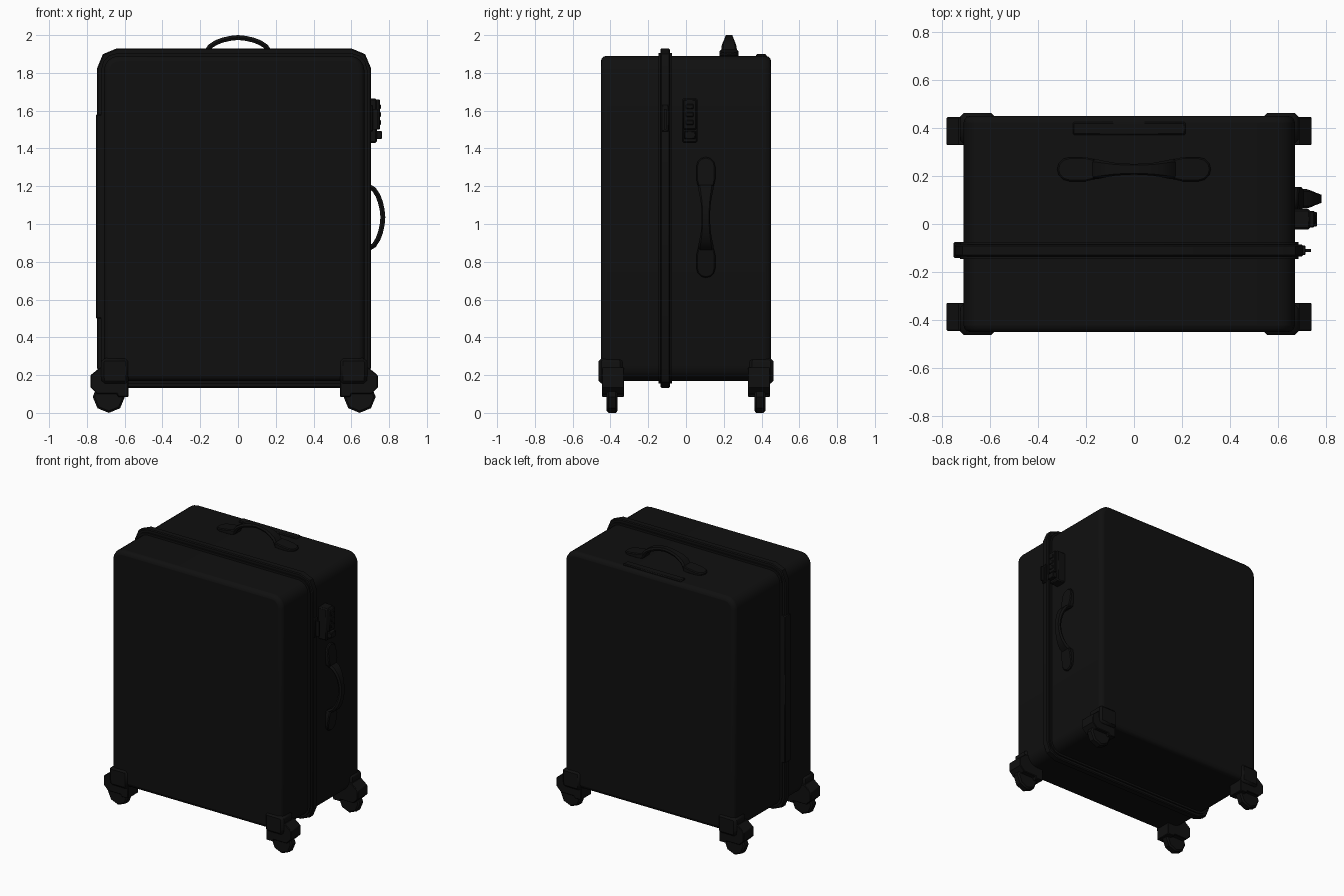
import bpy, bmesh, math
from mathutils import Matrix, Vector

if "Cube" in bpy.data.objects:
    bpy.data.objects.remove(bpy.data.objects["Cube"])

CX = -0.02  # middle of the case shell
black = bpy.data.materials.new("black_plastic")
black.diffuse_color = (0.005, 0.005, 0.005, 1)
black.use_nodes = True
black.node_tree.nodes["Principled BSDF"].inputs["Base Color"].default_value = black.diffuse_color


def finish(name, bm, bevel=0, segs=2):
    bmesh.ops.recalc_face_normals(bm, faces=bm.faces)
    me = bpy.data.meshes.new(name)
    bm.to_mesh(me)
    bm.free()
    ob = bpy.data.objects.new(name, me)
    bpy.context.collection.objects.link(ob)
    me.materials.append(black)
    if bevel:
        m = ob.modifiers.new("bevel", 'BEVEL')
        m.width, m.segments, m.limit_method, m.angle_limit = bevel, segs, 'ANGLE', math.radians(50)
    bpy.ops.object.select_all(action='DESELECT')
    ob.select_set(True)
    bpy.context.view_layer.objects.active = ob
    bpy.ops.object.shade_smooth_by_angle(angle=math.radians(35))
    return ob


def prism(name, pts, y0, y1, bevel=0, segs=2):
    """Extrude an x-z outline from y0 to y1."""
    bm = bmesh.new()
    f = bm.faces.new([bm.verts.new((x, y0, z)) for x, z in pts])
    r = bmesh.ops.extrude_face_region(bm, geom=[f])
    bmesh.ops.translate(bm, vec=(0, y1 - y0, 0),
                        verts=[v for v in r["geom"] if isinstance(v, bmesh.types.BMVert)])
    return finish(name, bm, bevel, segs)


def box(name, x0, x1, y0, y1, z0, z1, bevel=0, segs=2):
    return prism(name, [(x0, z0), (x1, z0), (x1, z1), (x0, z1)], y0, y1, bevel, segs)


def round_rect(x0, x1, z0, z1, r, n):
    pts = []
    for i, (x, z) in enumerate([(x1 - r, z1 - r), (x0 + r, z1 - r), (x0 + r, z0 + r), (x1 - r, z0 + r)]):
        for k in range(n + 1):
            a = math.pi / 2 * (i + k / n)
            pts.append((x + r * math.cos(a), z + r * math.sin(a)))
    return pts


# Case halves and the raised closing frame
case = round_rect(-0.71, 0.67, 0.17, 1.89, 0.08, 4)
prism("front_shell", case, -0.45, -0.11, 0.028, 3)
prism("rear_shell", case, -0.11, 0.45, 0.028, 3)
prism("frame_base", round_rect(-0.725, 0.685, 0.155, 1.905, 0.09, 3), -0.145, -0.075)
prism("frame_rim", round_rect(-0.746, 0.704, 0.133, 1.93, 0.105, 2), -0.135, -0.085, 0.006, 1)
box("hinge_strip", -0.752, -0.70, -0.142, -0.076, 0.5, 1.58, 0.005, 1)


def carry_handle(name, matrix):
    """Arched strap, narrow in the middle, with a rounded pad at each end."""
    half = [(0.172, 0.01, 0.085), (0.148, 0.050, 0.08), (0.115, 0.071, 0.066),
            (0.08, 0.084, 0.054), (0.04, 0.093, 0.047)]
    path = [(-x, z, w) for x, z, w in half] + [(0, 0.097, 0.045)] + half[::-1]
    bm = bmesh.new()
    rings = []
    for i, (x, z, w) in enumerate(path):
        a, b = path[max(i - 1, 0)], path[min(i + 1, len(path) - 1)]
        t = Vector((b[0] - a[0], 0, b[1] - a[1])).normalized()
        n = Vector((-t.z, 0, t.x)) * 0.013
        p, s = Vector((x, 0, z)), Vector((0, w / 2, 0))
        rings.append([bm.verts.new(q) for q in
                      (p + n + s * 0.75, p + s, p - n + s * 0.75,
                       p - n - s * 0.75, p - s, p + n - s * 0.75)])
    for r, q in zip(rings, rings[1:]):
        for k in range(6):
            bm.faces.new((r[k], r[(k + 1) % 6], q[(k + 1) % 6], q[k]))
    bm.faces.new(rings[0])
    bm.faces.new(rings[-1])
    finish(name + "_strap", bm).matrix_world = matrix
    for side, sx in (("a", -1), ("b", 1)):
        bm = bmesh.new()
        outline = [(0.165, -0.042), (0.2, -0.05)]
        for k in range(7):
            a = -math.pi / 2 + math.pi * k / 6
            outline.append((0.27 + 0.05 * math.cos(a), 0.05 * math.sin(a)))
        outline += [(0.2, 0.05), (0.165, 0.042)]
        f = bm.faces.new([bm.verts.new((sx * x, y, -0.005)) for x, y in outline])
        r = bmesh.ops.extrude_face_region(bm, geom=[f])
        for v in r["geom"]:
            if isinstance(v, bmesh.types.BMVert):
                v.co.z = 0.036 - 0.14 * (abs(v.co.x) - 0.165)
        finish(name + "_pad_" + side, bm, 0.006, 1).matrix_world = matrix


carry_handle("top_handle", Matrix.Translation((0, 0.228, 1.89)))
carry_handle("side_handle", Matrix.Translation((0.67, 0.105, 1.035)) @ Matrix.Rotation(math.pi / 2, 4, 'Y'))

# Pull-out handle cover on the top, near the back
box("trolley_cover", -0.255, 0.215, 0.37, 0.425, 1.88, 1.9, 0.006, 1)

# Combination lock: body, dials, button and the latch tongue on the frame
box("lock_body", 0.66, 0.735, -0.022, 0.062, 1.43, 1.665, 0.008, 1)
box("lock_face", 0.72, 0.752, -0.015, 0.055, 1.5, 1.66, 0.005, 1)
for i in range(3):
    box("lock_dial_%d" % i, 0.73, 0.757, 0.0, 0.04, 1.525 + i * 0.042, 1.55 + i * 0.042, 0.004, 1)
box("lock_button", 0.72, 0.763, -0.01, 0.05, 1.45, 1.492, 0.004, 1)
box("latch_base", 0.69, 0.715, -0.13, -0.09, 1.49, 1.63, 0.004, 1)
box("latch_pull", 0.70, 0.738, -0.116, -0.104, 1.5, 1.61)

# Corner guards, wheel housings and wheels, four times
housing = [(0.56, 0.085), (0.56, 0.2), (0.6, 0.24), (0.71, 0.24), (0.76, 0.2),
           (0.76, 0.135), (0.725, 0.1), (0.62, 0.1), (0.615, 0.085)]
guard = [(0.56, 0.155), (0.7, 0.155), (0.705, 0.2), (0.705, 0.27), (0.695, 0.29), (0.56, 0.29)]
wheel = [(0.664 + 0.085 * math.sin(k * math.pi / 4), 0.085 + 0.085 * math.cos(k * math.pi / 4))
         for k in range(8)]
for sx, lr in ((-1, "left"), (1, "right")):
    for sy, fb in ((-1, "front"), (1, "rear")):
        tag = "_%s_%s" % (fb, lr)
        for nm, pts, y0, y1, b in (("corner_guard", guard, 0.335, 0.462, 0.015),
                                   ("wheel_housing", housing, 0.328, 0.445, 0.004),
                                   ("wheel", wheel, 0.362, 0.42, 0.01)):
            prism(nm + tag, [(CX + sx * x, z) for x, z in pts], sy * y0, sy * y1, b, 1)
